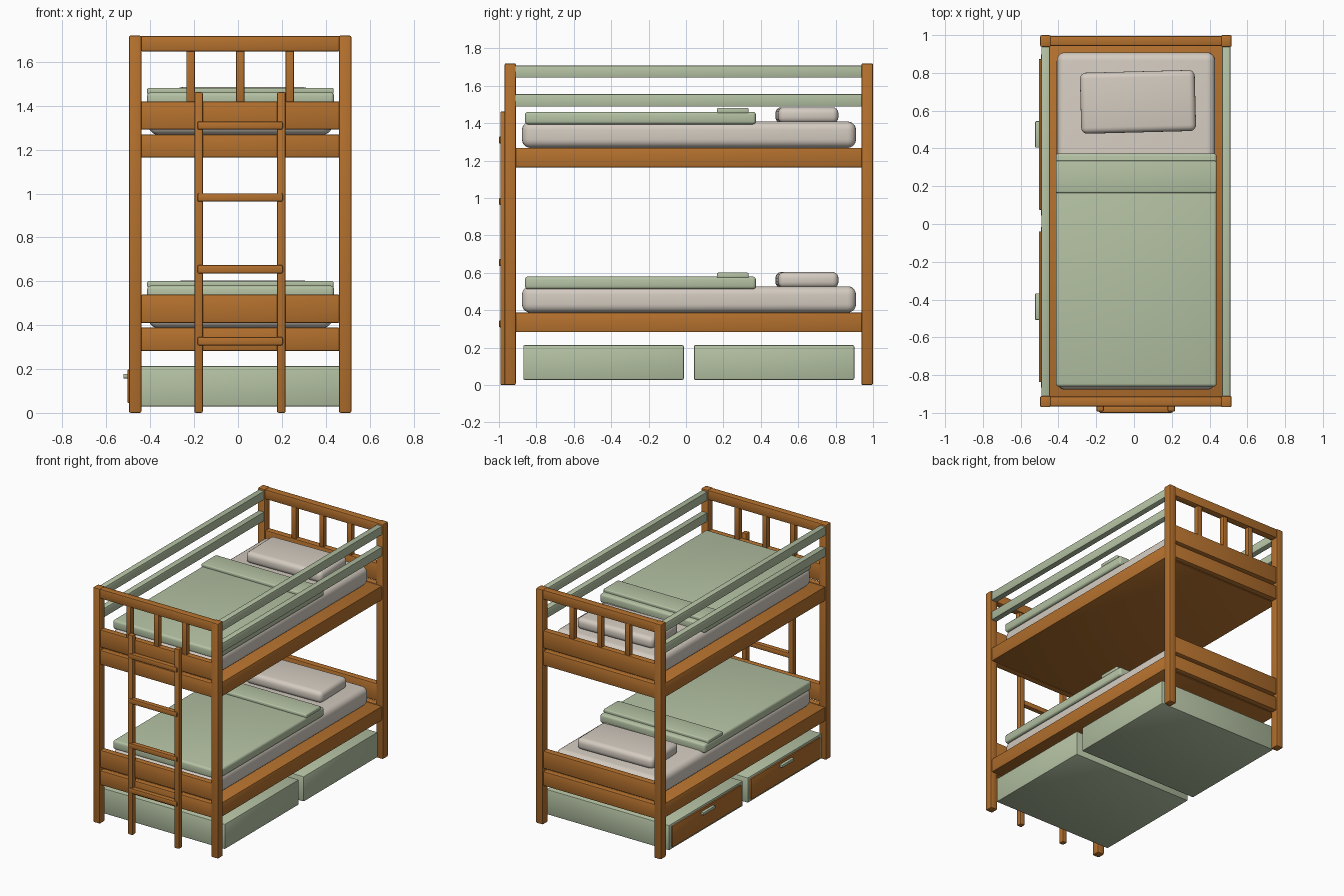
import bpy, math

if "Cube" in bpy.data.objects:
    bpy.data.objects.remove(bpy.data.objects["Cube"])


def material(name, rgb):
    m = bpy.data.materials.new(name)
    m.diffuse_color = (*rgb, 1.0)
    m.use_nodes = True
    m.node_tree.nodes["Principled BSDF"].inputs["Base Color"].default_value = m.diffuse_color
    return m


WOOD = material("warm_wood", (0.46, 0.165, 0.027))
GREEN = material("sage_green", (0.46, 0.54, 0.37))
LINEN = material("cream_linen", (0.66, 0.60, 0.53))


def box(name, mat, x, y, z, bevel=0.006, segments=2, turn=0.0):
    """Rounded box from (min, max) ranges on each axis."""
    ranges = (x, y, z)
    bpy.ops.mesh.primitive_cube_add(size=1, location=[(a + b) / 2 for a, b in ranges])
    o = bpy.context.object
    o.name = name
    o.scale = [b - a for a, b in ranges]
    bpy.ops.object.transform_apply(location=False, rotation=False, scale=True)
    o.rotation_euler.z = math.radians(turn)
    o.data.materials.append(mat)
    m = o.modifiers.new("rounding", "BEVEL")
    m.width = bevel
    m.segments = segments
    bpy.ops.object.modifier_apply(modifier=m.name)
    bpy.ops.object.shade_smooth_by_angle(angle=math.radians(35))
    return o


SIDES = {"left": (-0.497, -0.440), "right": (0.460, 0.517)}
ENDS = {"front": (-0.970, -0.910), "back": (0.938, 1.0)}
INNER_X = (-0.445, 0.465)
INNER_Y = (-0.915, 0.943)

# corner posts
for s, xr in SIDES.items():
    for e, yr in ENDS.items():
        box(f"{e}_{s}_post", WOOD, xr, yr, (0, 1.72), 0.008)

# end frames: top rail, slats
for e, (y0, y1) in ENDS.items():
    box(f"{e}_top_rail", WOOD, INNER_X, (y0 + 0.004, y1 - 0.004), (1.648, 1.719), 0.008)
    yc = (y0 + y1) / 2
    for i, xc in enumerate((-0.216, 0.010, 0.236)):
        box(f"{e}_slat_{i + 1}", WOOD, (xc - 0.019, xc + 0.019),
            (yc - 0.019, yc + 0.019), (1.415, 1.655), 0.004)

# green guard rails
for s, (x0, x1) in SIDES.items():
    for label, zr in (("lower", (1.488, 1.555)), ("upper", (1.643, 1.708))):
        box(f"{s}_{label}_guard_rail", GREEN, (x0 + 0.006, x1 - 0.006), INNER_Y, zr)

# both bunks: base, end boards, mattress and bedding
for bunk, z in (("lower", 0.283), ("upper", 1.164)):
    box(f"{bunk}_bunk_base", WOOD, (-0.489, 0.508), INNER_Y, (z, z + 0.104))
    for e, (y0, y1) in ENDS.items():
        yr = (y0 + 0.007, y1 - 0.007)
        box(f"{bunk}_{e}_end_rail", WOOD, INNER_X, yr, (z, z + 0.106), 0.008)
        box(f"{bunk}_{e}_end_board", WOOD, INNER_X, yr, (z + 0.127, z + 0.256), 0.008)
    box(f"{bunk}_mattress", LINEN, (-0.409, 0.430), (-0.877, 0.909),
        (z + 0.104, z + 0.245), 0.045, 5)
    box(f"{bunk}_blanket", GREEN, (-0.414, 0.438), (-0.861, 0.374),
        (z + 0.230, z + 0.297), 0.016, 3)
    box(f"{bunk}_blanket_fold", GREEN, (-0.414, 0.436), (0.165, 0.335),
        (z + 0.288, z + 0.318), 0.008, 3)
    box(f"{bunk}_pillow", LINEN, (-0.283, 0.325), (0.485, 0.808),
        (z + 0.236, z + 0.321), 0.032, 4, turn=1.5)

# ladder
for s, xr in (("left", (-0.199, -0.160)), ("right", (0.178, 0.217))):
    box(f"ladder_{s}_rail", WOOD, xr, (-0.993, -0.952), (0, 1.462), 0.007)
for i, zc in enumerate((0.327, 0.655, 0.982, 1.31)):
    box(f"ladder_rung_{i + 1}", WOOD, (-0.185, 0.204), (-1.0, -0.962),
        (zc - 0.019, zc + 0.019), 0.007)

# drawers under the lower bunk, opening to the left
for label, yc in (("front", -0.441), ("back", 0.471)):
    box(f"{label}_drawer", GREEN, (-0.493, 0.503), (yc - 0.429, yc + 0.429), (0.028, 0.213), 0.008)
    box(f"{label}_drawer_panel", WOOD, (-0.503, -0.485), (yc - 0.396, yc + 0.402),
        (0.045, 0.197), 0.003)
    box(f"{label}_drawer_handle", GREEN, (-0.523, -0.498), (yc - 0.067, yc + 0.073),
        (0.157, 0.178), 0.004)
